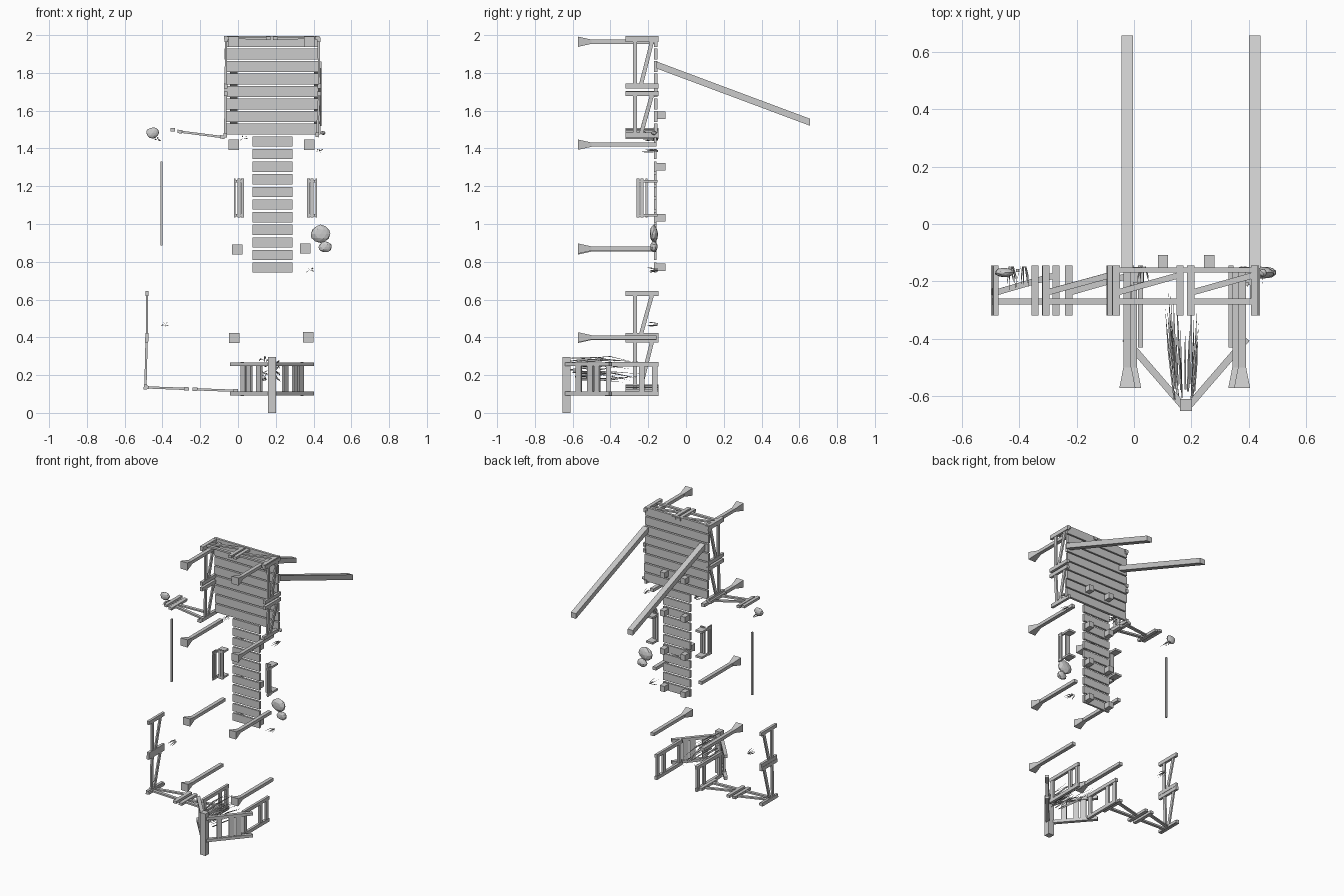
import bpy, random
from mathutils import Vector, Matrix

random.seed(4)


def mesh(name, verts, faces):
    me = bpy.data.meshes.new(name)
    me.from_pydata([tuple(v) for v in verts], [], faces)
    ob = bpy.data.objects.new(name, me)
    bpy.context.collection.objects.link(ob)
    return ob


BOX = [(0, 1, 2, 3), (7, 6, 5, 4), (4, 5, 1, 0), (5, 6, 2, 1), (6, 7, 3, 2), (7, 4, 0, 3)]


def box(name, x0, x1, y0, y1, z0, z1):
    return mesh(name, [(x, y, z) for z in (z1, z0)
                       for x, y in ((x0, y0), (x1, y0), (x1, y1), (x0, y1))], BOX)


def beam(name, a, b, w, h, up, w2=None, h2=None):
    """Bar from a to b; h is measured along 'up', w across it; may taper."""
    a, b = Vector(a), Vector(b)
    d = (b - a).normalized()
    s = d.cross(Vector(up)).normalized()
    u = s.cross(d)
    w2, h2 = w2 or w, h2 or h
    vs = [p + s * i * ww / 2 + u * j * hh / 2
          for p, ww, hh in ((b, w2, h2), (a, w, h))
          for i, j in ((-1, -1), (1, -1), (1, 1), (-1, 1))]
    return mesh(name, vs, BOX)


# big deck planks
for i in range(8):
    z = 1.967 - i * 0.0664
    j = random.uniform(-0.006, 0.006)
    box("deck_plank", -0.066 + j, 0.432 + j, -0.169, -0.152, z - 0.029, z + 0.029)

# narrow walkway planks
for i in range(11):
    z = 1.437 - i * 0.0668
    box("walkway_plank", 0.077, 0.288, -0.169, -0.155, z - 0.027, z + 0.027)

# short stub piles behind the walkway
for z in (1.575, 1.304, 1.034, 0.77):
    for x in (0.101, 0.263):
        box("stub_pile", x - 0.018, x + 0.018, -0.157, -0.108, z - 0.02, z + 0.02)

# long slanted supports
for x in (-0.023, 0.422):
    vs = [(x + i * 0.02, y, z) for y, za, zb in ((-0.155, 1.823, 1.86), (0.657, 1.52, 1.557))
          for i, z in ((-1, za), (1, za), (1, zb), (-1, zb))]
    mesh("slanted_support", vs, BOX)

# lamp posts with flared heads
for x, z in ((-0.023, 1.965), (0.377, 1.965), (-0.023, 1.42), (0.377, 1.42),
             (-0.003, 0.865), (0.357, 0.87), (-0.02, 0.397), (0.373, 0.4)):
    beam("lamp_post", (x, -0.155, z), (x, -0.505, z), 0.026, 0.022, (0, 0, 1))
    beam("lamp_head", (x, -0.50, z), (x, -0.572, z), 0.028, 0.022, (0, 0, 1), 0.056, 0.054)


# railing section: two posts, a hand rail and a diagonal brace
def railing(x0, z0, x1, z1):
    a, b = Vector((x0, 0, z0)), Vector((x1, 0, z1))
    d = (b - a).normalized()
    for p in (a, b):
        beam("railing_post", p + Vector((0, -0.145, 0)), p + Vector((0, -0.32, 0)), 0.018, 0.025, d)
    beam("hand_rail", a + Vector((0, -0.27, 0)), b + Vector((0, -0.27, 0)), 0.012, 0.021, (0, 1, 0))
    beam("railing_brace", a + Vector((0, -0.24, 0)), b + Vector((0, -0.178, 0)), 0.010, 0.021, (0, 1, 0))


for s in ((-0.065, 1.73, -0.063, 1.975), (-0.068, 1.47, -0.065, 1.69),
          (0.43, 1.73, 0.427, 1.975), (0.419, 1.472, 0.43, 1.69),
          (-0.062, 1.985, 0.16, 1.983), (0.198, 1.983, 0.42, 1.985),
          (-0.308, 1.489, -0.082, 1.46),
          (-0.482, 0.41, -0.482, 0.632), (-0.49, 0.137, -0.484, 0.385),
          (-0.485, 0.135, -0.272, 0.127), (-0.228, 0.125, -0.012, 0.117)):
    railing(*s)
box("loose_post", -0.357, -0.333, -0.32, -0.145, 1.491, 1.508)

# benches: end legs, seat slats, back slats
for x, s in ((0.005, 1), (0.392, -1)):
    def X(a, b):
        return sorted((x + s * a, x + s * b))
    for z in (1.046, 1.226):
        box("bench_leg", *X(-0.024, 0.026), -0.212, -0.15, z - 0.007, z + 0.007)
        box("bench_back_post", *X(-0.025, -0.013), -0.262, -0.15, z - 0.007, z + 0.007)
    for k in (0, 1):
        box("bench_seat_slat", *X(-0.008 + k * 0.018, 0.008 + k * 0.018), -0.214, -0.203, 1.035, 1.24)
    for y in (-0.232, -0.255):
        box("bench_back_slat", *X(-0.026, -0.018), y - 0.008, y + 0.008, 1.035, 1.24)

# bow fence: straight sides, angled sides meeting at the tip post
CX = 0.181
for s in (-1, 1):
    xs = CX + s * 0.158
    A, B = Vector((CX + s * 0.213, -0.40, 0)), Vector((CX + s * 0.01, -0.635, 0))
    for z in (0.102, 0.257):
        v = Vector((0, 0, z))
        beam("side_rail", (xs, -0.145, z), (xs, -0.43, z), 0.018, 0.024, (0, 0, 1))
        beam("bow_rail", A + v, B + v, 0.024, 0.02, (0, 0, 1))
    for y in (-0.165, -0.235, -0.41):
        box("side_slat", xs - 0.007, xs + 0.007, y - 0.014, y + 0.014, 0.1, 0.257)
    for t in (0.3, 0.45, 0.71):
        p = A.lerp(B, t)
        beam("bow_slat", p + Vector((0, 0, 0.1)), p + Vector((0, 0, 0.257)), 0.012, 0.036, B - A)
beam("tip_post", (CX, -0.632, 0), (CX, -0.632, 0.297), 0.042, 0.042, (0, 1, 0))


# thin pointed bent leaves
def blade(name, base, mid, tip, w):
    base, mid, tip = map(Vector, (base, mid, tip))
    s = Vector((random.uniform(-1, 1), 0, random.uniform(-1, 1))).normalized() * w
    u = s.cross(Vector((0, 1, 0))) * 0.5
    vs = [base - s, base + s, base + u, mid - s, mid + s, mid + u, tip]
    mesh(name, vs, [(0, 1, 4, 3), (1, 2, 5, 4), (2, 0, 3, 5), (3, 4, 6), (4, 5, 6), (5, 3, 6), (2, 1, 0)])


# reed clump inside the bow
for i in range(24):
    x, z = random.uniform(0.14, 0.22), random.uniform(0.17, 0.29)
    y0, L = random.uniform(-0.62, -0.55), random.uniform(0.18, 0.36)
    dx = (x - CX) * random.uniform(0.2, 1.0)
    blade("reed", (x, y0, z),
          (x + dx * 0.6, y0 + L * 0.5, z + random.uniform(-0.015, 0.015)),
          (x + dx, y0 + L, z + random.uniform(-0.03, 0.02)), 0.004)

# small grass tufts lying by the walkway
for x, z in ((-0.385, 0.468), (0.383, 0.757), (0.427, 1.385), (0.03, 1.456), (-0.43, 1.449)):
    for i in range(7):
        dx, dz = random.uniform(-0.024, 0.024), random.uniform(-0.014, 0.014)
        blade("grass", (x + dx * 0.4, -0.148, z + dz * 0.4), (x + dx * 0.8, -0.18, z + dz * 0.8),
              (x + dx, random.uniform(-0.235, -0.19), z + dz), 0.0025)

# low-poly rocks
for x, z, rx, ry, rz in ((0.437, 0.948, 0.052, 0.022, 0.047), (0.462, 0.878, 0.036, 0.02, 0.03),
                         (-0.452, 1.483, 0.034, 0.017, 0.03), (0.45, 1.482, 0.013, 0.014, 0.011)):
    bpy.ops.mesh.primitive_ico_sphere_add(subdivisions=2, radius=1)
    ob = bpy.context.object
    ob.name = "rock"
    for v in ob.data.vertices:
        v.co *= random.uniform(0.9, 1.06)
    ob.data.transform(Matrix.Translation((x, -0.17, z)) @ Matrix.Diagonal((rx, ry, rz, 1)))

# thin pole
box("pole", -0.411, -0.401, -0.168, -0.157, 0.885, 1.33)
